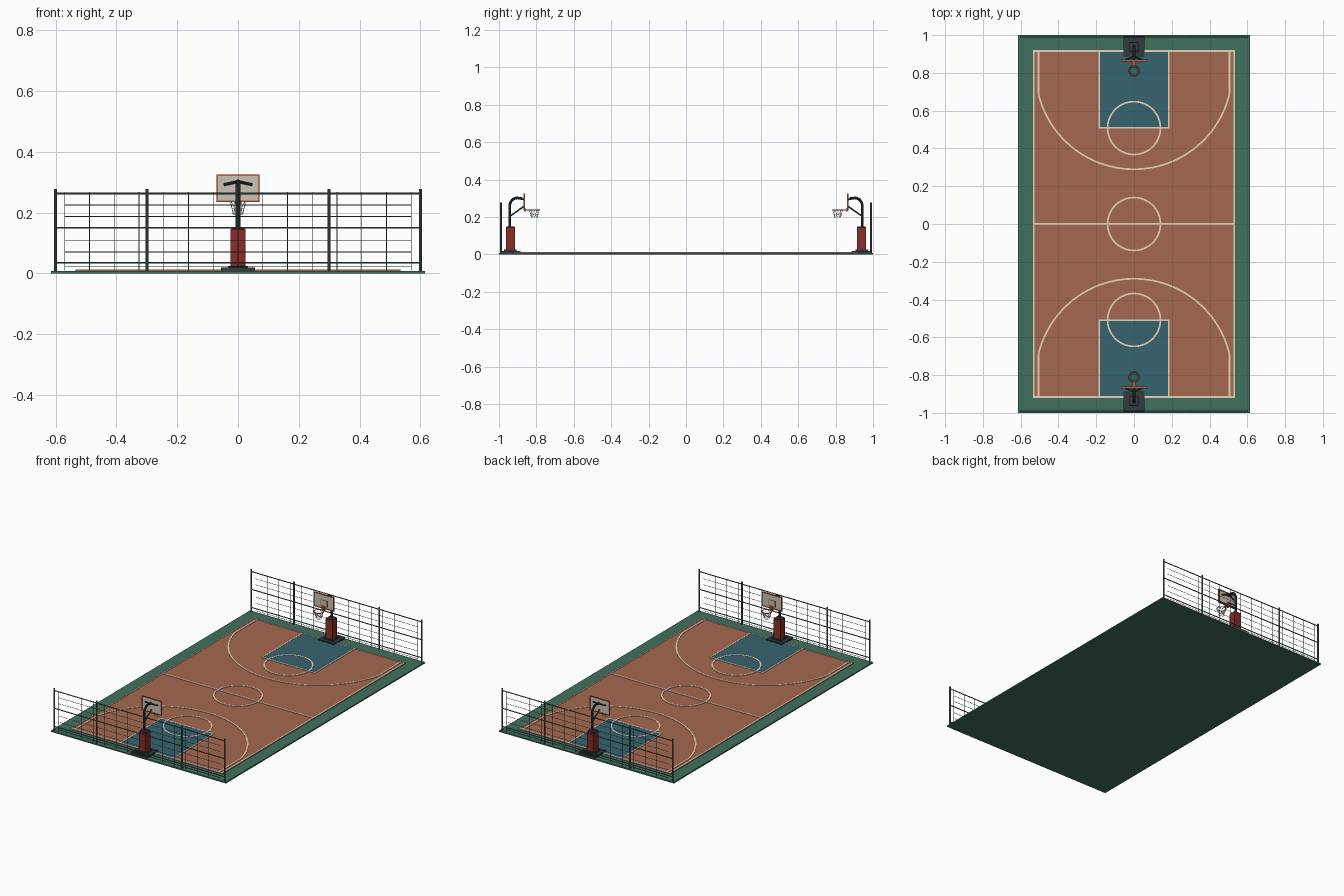
import bpy, bmesh
from math import pi, sin, cos, asin
from mathutils import Vector, Matrix

if "Cube" in bpy.data.objects:
    bpy.data.objects.remove(bpy.data.objects["Cube"])


def mat(name, r, g, b):
    m = bpy.data.materials.new(name)
    m.diffuse_color = (r, g, b, 1)
    m.use_nodes = True
    m.node_tree.nodes["Principled BSDF"].inputs["Base Color"].default_value = m.diffuse_color
    return m


GREEN = mat("green", 0.053, 0.162, 0.112)
CLAY = mat("clay", 0.376, 0.141, 0.08)
BLUE = mat("blue", 0.038, 0.127, 0.156)
LINE = mat("line", 0.79, 0.66, 0.48)
RED = mat("red", 0.26, 0.026, 0.021)
DARK = mat("dark_metal", 0.03, 0.045, 0.045)
FENCE = mat("fence_metal", 0.09, 0.12, 0.12)
ORANGE = mat("orange", 0.55, 0.12, 0.05)
PANEL = mat("panel", 0.6, 0.56, 0.47)
NET = mat("net", 0.7, 0.7, 0.66)


def finish(name, bm, m, smooth=False):
    bmesh.ops.recalc_face_normals(bm, faces=bm.faces)
    me = bpy.data.meshes.new(name)
    bm.to_mesh(me)
    bm.free()
    ob = bpy.data.objects.new(name, me)
    me.materials.append(m)
    bpy.context.collection.objects.link(ob)
    if smooth:
        bpy.ops.object.select_all(action='DESELECT')
        ob.select_set(True)
        bpy.context.view_layer.objects.active = ob
        bpy.ops.object.shade_smooth_by_angle()
    return ob


def add_box(bm, x0, x1, y0, y1, z0, z1):
    c = Vector(((x0 + x1) / 2, (y0 + y1) / 2, (z0 + z1) / 2))
    s = Matrix.Diagonal((abs(x1 - x0), abs(y1 - y0), abs(z1 - z0), 1))
    bmesh.ops.create_cube(bm, size=1, matrix=Matrix.Translation(c) @ s)


def boxes(name, m, *dims):
    bm = bmesh.new()
    for d in dims:
        add_box(bm, *d)
    return finish(name, bm, m)


def add_rod(bm, a, b, r, n=8):
    a, b = Vector(a), Vector(b)
    d = b - a
    rot = d.to_track_quat('Z', 'Y').to_matrix().to_4x4()
    bmesh.ops.create_cone(bm, cap_ends=True, segments=n, radius1=r, radius2=r,
                          depth=d.length, matrix=Matrix.Translation((a + b) / 2) @ rot)


def add_ring(bm, c, R, r, n=24, k=6):
    v = [[bm.verts.new((c[0] + (R + r * cos(2 * pi * j / k)) * cos(2 * pi * i / n),
                        c[1] + (R + r * cos(2 * pi * j / k)) * sin(2 * pi * i / n),
                        c[2] + r * sin(2 * pi * j / k))) for j in range(k)] for i in range(n)]
    for i in range(n):
        for j in range(k):
            i2, j2 = (i + 1) % n, (j + 1) % k
            bm.faces.new((v[i][j], v[i2][j], v[i2][j2], v[i][j2]))


def add_arc(bm, cy, R, w, a0, a1, n=64):
    # flat painted arc with a little thickness
    rows = []
    for i in range(n + 1):
        a = a0 + (a1 - a0) * i / n
        rows.append([bm.verts.new((q * cos(a), cy + q * sin(a), z))
                     for q, z in ((R - w / 2, Z1), (R - w / 2, Z2), (R + w / 2, Z2), (R + w / 2, Z1))])
    for p, q in zip(rows, rows[1:]):
        for j in range(4):
            k = (j + 1) % 4
            bm.faces.new((p[j], p[k], q[k], q[j]))


def tube(name, pts, r, m):
    cu = bpy.data.curves.new(name, 'CURVE')
    cu.dimensions = '3D'
    cu.bevel_depth, cu.bevel_resolution, cu.use_fill_caps = r, 3, True
    sp = cu.splines.new('POLY')
    sp.points.add(len(pts) - 1)
    for p, co in zip(sp.points, pts):
        p.co = (*co, 1)
    ob = bpy.data.objects.new(name, cu)
    me = bpy.data.meshes.new_from_object(ob)
    bpy.data.objects.remove(ob)
    bm = bmesh.new()
    bm.from_mesh(me)
    return finish(name, bm, m, True)


# Ground slab and playing surface
Z1, Z2 = 0.0095, 0.0135
boxes("apron", GREEN, (-0.615, 0.615, -1, 1, 0, 0.008))
boxes("court_floor", CLAY, (-0.535, 0.535, -0.92, 0.92, 0.006, 0.011))

# Painted boundary, centre line and centre circle
W = 0.009
bm = bmesh.new()
for s in (1, -1):
    add_box(bm, s * 0.526, s * 0.535, -0.92, 0.92, Z1, Z2)
    add_box(bm, -0.535, 0.535, s * 0.911, s * 0.92, Z1, Z2)
add_box(bm, -0.53, 0.53, -W / 2, W / 2, Z1, Z2)
add_arc(bm, 0, 0.14, W, 0, 2 * pi)
finish("court_lines", bm, LINE)

for s, end in ((-1, "front"), (1, "back")):
    # Key area and end markings
    boxes(end + "_key", BLUE, (-0.185, 0.185, s * 0.508, s * 0.916, 0.008, 0.0128))
    bm = bmesh.new()
    add_box(bm, -0.187, 0.187, s * 0.505, s * 0.513, Z1, Z2)
    add_arc(bm, s * 0.508, 0.14, W, 0, 2 * pi)
    a = asin(0.12 / 0.52)
    for x in (1, -1):
        add_box(bm, x * 0.181, x * 0.188, s * 0.508, s * 0.916, Z1, Z2)
        add_box(bm, x * 0.5015, x * 0.5105, s * 0.69, s * 0.916, Z1, Z2)
    mid = -s * pi / 2
    add_arc(bm, s * 0.81, 0.52, W, mid - pi / 2 + a, mid + pi / 2 - a)
    finish(end + "_end_lines", bm, LINE)

    # Fence posts, rails and wire mesh
    y = s * 0.99
    bm = bmesh.new()
    for x in (-0.6, -0.3, 0.3, 0.6):
        add_rod(bm, (x, y, 0.006), (x, y, 0.277), 0.005)
    finish(end + "_fence_posts", bm, FENCE, True)
    bm = bmesh.new()
    for z in (0.035, 0.15, 0.263):
        add_rod(bm, (-0.6, y, z), (0.6, y, z), 0.003)
    finish(end + "_fence_rails", bm, FENCE, True)
    bm = bmesh.new()
    for i in range(15):
        x = -0.57 + i * 1.14 / 14
        add_rod(bm, (x, y, 0.01), (x, y, 0.268), 0.0012, 5)
    for z in (0.022, 0.07, 0.109, 0.148, 0.187, 0.225):
        add_rod(bm, (-0.57, y, z), (0.57, y, z), 0.0012, 5)
    finish(end + "_fence_wire", bm, FENCE)

    # Hoop stand base, padding and cap
    boxes(end + "_stand_base", DARK, (-0.056, 0.056, s * 0.884, s * 0.995, 0.007, 0.019),
          (-0.033, 0.033, s * 0.905, s * 0.972, 0.018, 0.025))
    pad = boxes(end + "_pole_padding", RED, (-0.025, 0.025, s * 0.913, s * 0.963, 0.024, 0.146))
    bv = pad.modifiers.new("bevel", 'BEVEL')
    bv.width, bv.segments = 0.003, 2
    boxes(end + "_padding_cap", DARK, (-0.022, 0.022, s * 0.916, s * 0.96, 0.145, 0.15))

    # Curved pole with brace and splayed brackets
    pts = [(0, s * 0.942, 0.02), (0, s * 0.942, 0.26)]
    for i in range(1, 9):
        t = i / 8 * pi / 2
        pts.append((0, s * (0.902 + 0.04 * cos(t)), 0.26 + 0.042 * sin(t)))
    pts.append((0, s * 0.875, 0.298))
    tube(end + "_pole", pts, 0.0075, DARK)
    bm = bmesh.new()
    add_rod(bm, (0, s * 0.94, 0.205), (0, s * 0.868, 0.256), 0.004)
    for x in (1, -1):
        add_rod(bm, (0, s * 0.888, 0.302), (x * 0.046, s * 0.868, 0.292), 0.0045)
    finish(end + "_brackets", bm, DARK, True)

    # Backboard: panel, frame and target square
    boxes(end + "_backboard", PANEL, (-0.067, 0.067, s * 0.863, s * 0.868, 0.238, 0.322))
    ya, yb = s * 0.861, s * 0.87
    boxes(end + "_backboard_frame", ORANGE,
          (-0.07, 0.07, ya, yb, 0.32, 0.325), (-0.07, 0.07, ya, yb, 0.235, 0.24),
          (-0.07, -0.065, ya, yb, 0.235, 0.325), (0.065, 0.07, ya, yb, 0.235, 0.325))
    ya, yb = s * 0.8615, s * 0.864
    boxes(end + "_target_square", ORANGE,
          (-0.024, 0.024, ya, yb, 0.286, 0.289), (-0.024, 0.024, ya, yb, 0.25, 0.253),
          (-0.024, -0.021, ya, yb, 0.25, 0.289), (0.021, 0.024, ya, yb, 0.25, 0.289))

    # Rim, mount and net
    c, zr = s * 0.811, 0.237
    boxes(end + "_rim_mount", ORANGE, (-0.012, 0.012, s * 0.855, s * 0.864, 0.228, 0.246),
          (-0.007, 0.007, s * 0.838, s * 0.86, zr - 0.003, zr + 0.003))
    bm = bmesh.new()
    add_ring(bm, (0, c, zr), 0.028, 0.0025, 32, 8)
    finish(end + "_rim", bm, ORANGE, True)
    bm = bmesh.new()
    levels = [(0.027, 0.236), (0.021, 0.214), (0.016, 0.195)]
    N = 10
    for k in range(2):
        (r0, z0), (r1, z1) = levels[k], levels[k + 1]
        for i in range(N):
            a = (i + k / 2) * 2 * pi / N
            for d in (-pi / N, pi / N):
                add_rod(bm, (r0 * cos(a), c + r0 * sin(a), z0),
                        (r1 * cos(a + d), c + r1 * sin(a + d), z1), 0.0008, 5)
        add_ring(bm, (0, c, z1), r1, 0.0008, 20, 5)
    finish(end + "_net", bm, NET)
